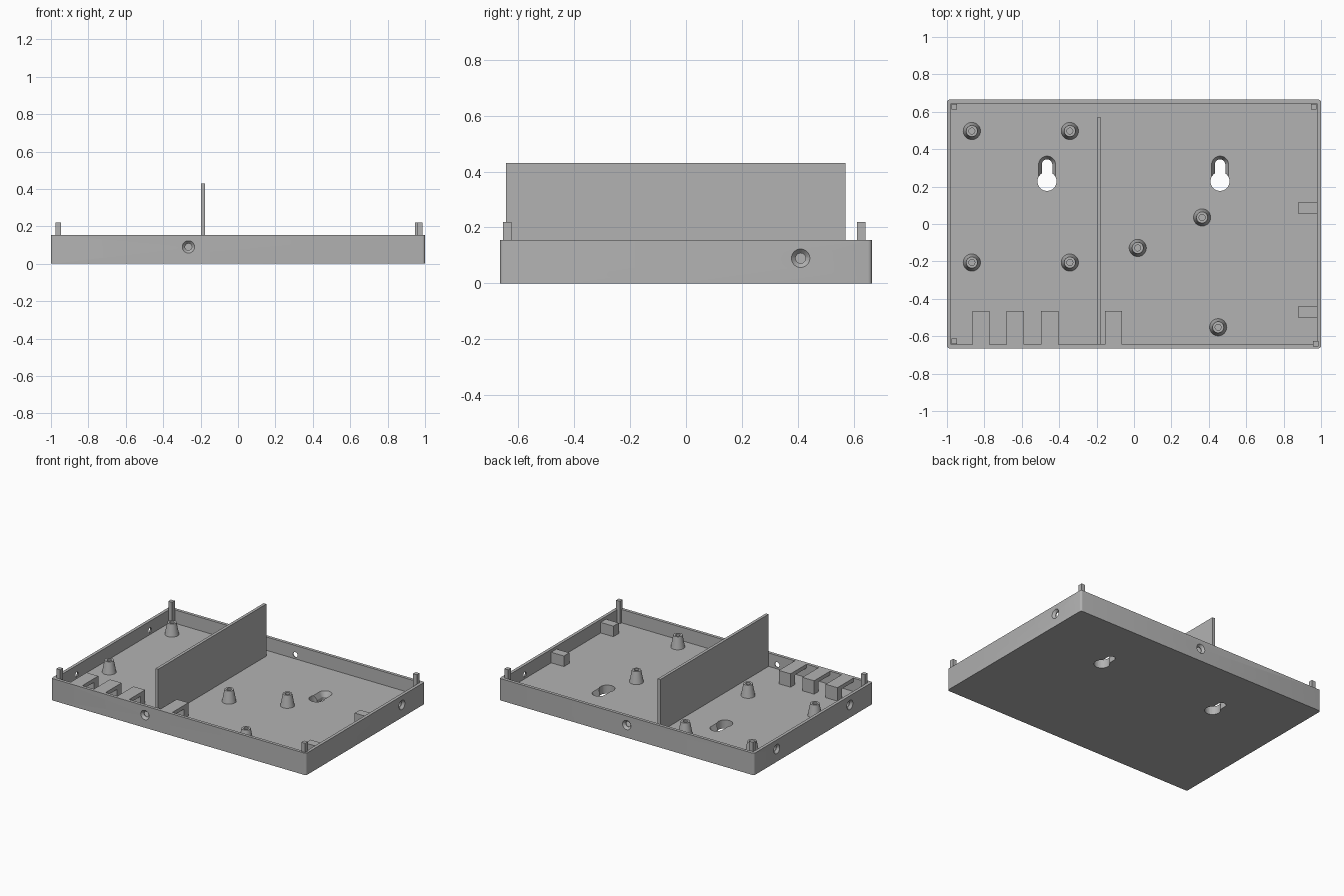
import bpy, bmesh, math
from mathutils import Matrix, Vector

if "Cube" in bpy.data.objects:
    bpy.data.objects.remove(bpy.data.objects["Cube"])

HX, HY, WALL, FLOOR, RIM = 1.0, 0.665, 0.022, 0.06, 0.155

grey = bpy.data.materials.new("plain grey")
grey.diffuse_color = (0.45, 0.45, 0.45, 1)
grey.use_nodes = True
grey.node_tree.nodes["Principled BSDF"].inputs["Base Color"].default_value = grey.diffuse_color


def finish(name, bm, smooth=False):
    bmesh.ops.recalc_face_normals(bm, faces=bm.faces)
    me = bpy.data.meshes.new(name)
    bm.to_mesh(me)
    bm.free()
    me.materials.append(grey)
    ob = bpy.data.objects.new(name, me)
    bpy.context.collection.objects.link(ob)
    if smooth:
        smooth_sharp(ob)
    return ob


def smooth_sharp(ob):
    bpy.ops.object.select_all(action='DESELECT')
    ob.select_set(True)
    bpy.context.view_layer.objects.active = ob
    bpy.ops.object.shade_smooth_by_angle(angle=math.radians(30))


def box(name, x, y, z):
    bm = bmesh.new()
    bmesh.ops.create_cube(bm, size=1)
    for v in bm.verts:
        v.co = [lo + (c + 0.5) * (hi - lo) for c, (lo, hi) in zip(v.co, (x, y, z))]
    return finish(name, bm)


def loft(name, rings, caps=True, smooth=False):
    """Skin a list of equal-length point rings."""
    bm = bmesh.new()
    rows = [[bm.verts.new(p) for p in r] for r in rings]
    n = len(rows[0])
    for a, b in zip(rows, rows[1:]):
        for i in range(n):
            j = (i + 1) % n
            bm.faces.new((a[i], a[j], b[j], b[i]))
    if caps:
        bm.faces.new(rows[0])
        bm.faces.new(rows[-1])
    return finish(name, bm, smooth)


def circle(r, z, n=32):
    return [Vector((r * math.cos(2 * math.pi * i / n), r * math.sin(2 * math.pi * i / n), z)) for i in range(n)]


def stadium(r, z, length, n=32):
    """Slot outline running from y = 0 to y = length."""
    pts = [Vector((r * math.cos(math.pi * i / n), length + r * math.sin(math.pi * i / n), z)) for i in range(n + 1)]
    return pts + [Vector((-r, 0, z)), Vector((r, 0, z))]


def cut(target, cutter):
    cutter.hide_render = True
    cutter.hide_set(True)
    cutter.display_type = 'WIRE'
    m = target.modifiers.new("cut", 'BOOLEAN')
    m.object, m.operation, m.solver = cutter, 'DIFFERENCE', 'EXACT'


# Tray: solid block with softened upright corners, hollowed out
tray = box("tray", (-HX, HX), (-HY, HY), (0, RIM))
bm = bmesh.new()
bm.from_mesh(tray.data)
upright = [e for e in bm.edges if abs(e.verts[0].co.z - e.verts[1].co.z) > 0.1]
bmesh.ops.bevel(bm, geom=upright, offset=0.014, segments=4, affect='EDGES', profile=0.5)
bm.to_mesh(tray.data)
bm.free()
cut(tray, box("cavity_cutter", (-HX + WALL, HX - WALL), (-HY + WALL, HY - WALL), (FLOOR, 0.3)))

# Keyhole hangers: round entry plus a slot that widens towards the inside
for x in (-0.465, 0.46):
    entry = loft("keyhole_entry_cutter", [circle(0.051, -0.02), circle(0.051, 0.1)])
    slot = loft("keyhole_slot_cutter", [stadium(0.028, -0.02, 0.09), stadium(0.028, 0.025, 0.09),
                                        stadium(0.045, FLOOR, 0.09), stadium(0.045, 0.1, 0.09)])
    for c in (entry, slot):
        c.location = (x, 0.228, 0)
        cut(tray, c)

# Countersunk screw holes: position and outward direction
for x, y, angle in ((-0.265, -HY, -90), (0, HY, 90), (HX, 0.41, 0), (-HX, 0.41, 180), (-HX, -0.41, 180)):
    screw = loft("screw_hole_cutter", [circle(0.018, -0.05), circle(0.018, -0.016),
                                       circle(0.033, 0.0), circle(0.033, 0.03)])
    screw.data.transform(Matrix.Translation((x, y, 0.09)) @ Matrix.Rotation(math.radians(angle), 4, 'Z')
                         @ Matrix.Rotation(math.radians(90), 4, 'Y'))
    cut(tray, screw)
smooth_sharp(tray)

# Divider wall
box("divider", (-0.198, -0.177), (-HY + WALL, 0.57), (FLOOR - 0.01, 0.43))

# Corner alignment posts
for x, y in ((-0.961, 0.627), (0.961, 0.627), (-0.961, -0.627), (0.971, -0.640)):
    box("corner_post", (x - 0.015, x + 0.015), (y - 0.015, y + 0.015), (FLOOR - 0.01, 0.22))

# Front cable loops: a leg and a strap joined to the front wall, open sideways
for x in (-0.818, -0.635, -0.45, -0.11):
    y0, y1, z0 = -HY + WALL - 0.005, -0.464, FLOOR - 0.01
    profile = [(y0, RIM), (y1, RIM), (y1, z0), (y1 - 0.05, z0), (y1 - 0.05, 0.128), (y0, 0.128)]
    loft("cable_loop", [[(x + s, y, z) for y, z in profile] for s in (-0.046, 0.046)])

# Solid support blocks on the right wall
for y in (0.085, -0.47):
    box("support_block", (0.878, HX - WALL + 0.005), (y - 0.03, y + 0.03), (FLOOR - 0.01, 0.135))

# Tapered screw standoffs with a blind hole
for x, y in ((-0.867, 0.497), (-0.343, 0.497), (-0.867, -0.206), (-0.343, -0.206),
             (0.02, -0.128), (0.364, 0.035), (0.45, -0.552)):
    so = loft("standoff", [circle(0.047, FLOOR - 0.005), circle(0.03, 0.145),
                           circle(0.016, 0.145), circle(0.016, FLOOR + 0.005)], smooth=True)
    so.location = (x, y, 0)
